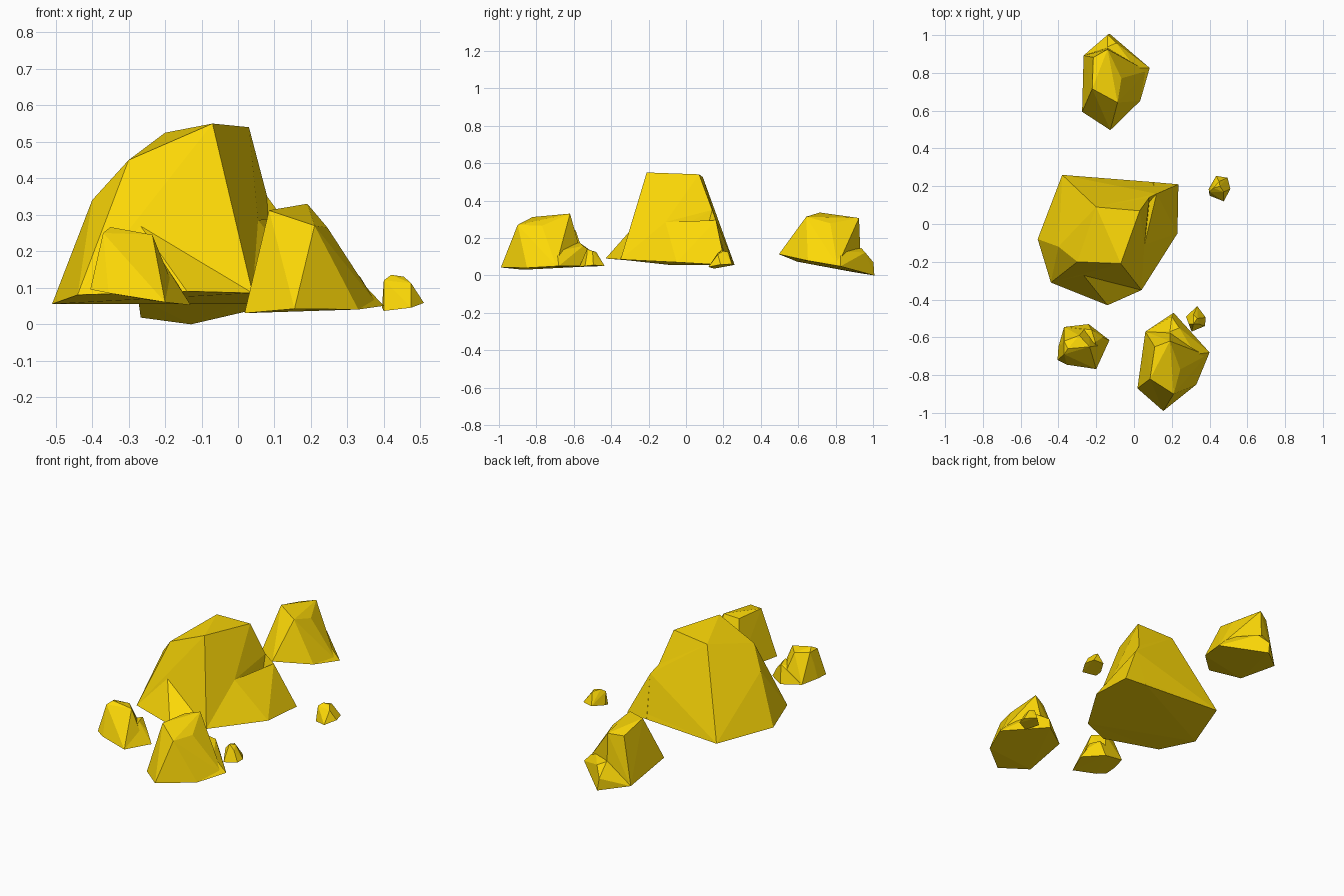
import bpy, bmesh
from math import radians
from mathutils import Vector

if "Cube" in bpy.data.objects:
    bpy.data.objects.remove(bpy.data.objects["Cube"])

mat = bpy.data.materials.new("yellow_stone")
mat.diffuse_color = (0.98, 0.69, 0.002, 1)
mat.use_nodes = True
mat.node_tree.nodes["Principled BSDF"].inputs["Base Color"].default_value = mat.diffuse_color


def hull(name, points, centre):
    """Faceted convex chunk of stone through the given corners."""
    bm = bmesh.new()
    for p in points:
        bm.verts.new(Vector(p) - Vector(centre))
    bmesh.ops.convex_hull(bm, input=bm.verts)
    loose = [v for v in bm.verts if not v.link_faces]
    bmesh.ops.delete(bm, geom=loose, context='VERTS')
    bmesh.ops.recalc_face_normals(bm, faces=bm.faces)
    me = bpy.data.meshes.new(name)
    bm.to_mesh(me)
    bm.free()
    me.materials.append(mat)
    ob = bpy.data.objects.new(name, me)
    bpy.context.collection.objects.link(ob)
    return ob


def rock(name, chunks, centre):
    """Rock made of one or more chunks fused together."""
    ob = hull(name, chunks[0], centre)
    for pts in chunks[1:]:
        part = hull(name + "_chunk", pts, centre)
        mod = ob.modifiers.new("fuse", 'BOOLEAN')
        mod.operation, mod.solver, mod.object = 'UNION', 'EXACT', part
        bpy.context.view_layer.objects.active = ob
        bpy.ops.object.modifier_apply(modifier=mod.name)
        bpy.data.objects.remove(part)
    ob.location = centre
    return ob


# Large boulder: body, back right side, right shoulder and front foot
peak, top_r, top_b = (-.07, -.21, .55), (.03, .07, .54), (-.20, .09, .525)
brow, ledge, dent = (.08, .14, .35), (.12, .16, .295), (.055, -.11, .285)
back_l, back_r, right = (-.38, .26, .055), (.235, .21, .055), (.23, -.05, .07)
front_r, front, front_l = (.04, -.35, .085), (-.14, -.43, .09), (-.44, -.31, .08)
foot_b = (.10, .222, .055)
body = [peak, top_r, top_b, (-.30, -.20, .45), (-.40, -.12, .34), dent, brow,
        foot_b, front_r, front_l, (-.51, -.08, .055), back_l]
back_side = [top_b, brow, ledge, back_r, back_l, (0, 0, .1)]
shoulder = [dent, ledge, back_r, right, front_r, foot_b, (-.1, 0, .1)]
foot = [(-.275, -.262, .28), front_r, front, front_l, (-.2, -.1, .1)]
rock("large_boulder", [body, back_side, shoulder, foot], (-.14, -.08, .06))

# Medium rock: base with back shelf, plus the upper crown
tip, right = (.21, -.47, .05), (.40, -.68, .05)
base = [(.33, -.85, .04), (.155, -.99, .042), (.018, -.87, .03), (.06, -.57, .045)]
shelf = [tip, right] + base + [(.19, -.57, .176), (.20, -.49, .117),
                               (.24, -.55, .157), (.325, -.69, .13)]
crown = base + [(.385, -.695, .05), (.19, -.575, .17), (.21, -.90, .27),
                (.085, -.82, .312), (.245, -.77, .265), (.19, -.62, .33), (.11, -.65, .31)]
medium = rock("front_rock", [crown, shelf], (.20, -.73, .05))

# Same rock again behind, tilted
back = medium.copy()
back.data = medium.data.copy()
back.name = "back_rock"
back.location = (-.11, .755, .06)
back.rotation_euler = (radians(-13.5), 0, radians(6.6))
bpy.context.collection.objects.link(back)

# Left rock with a step on its right side
low = [(-.13, -.615, .052), (-.20, -.768, .06), (-.355, -.745, .085),
       (-.405, -.72, .095), (-.40, -.65, .095), (-.24, -.53, .065), (-.37, -.545, .09)]
top = [(-.37, -.69, .25), (-.35, -.66, .266), (-.235, -.65, .245), (-.29, -.59, .24),
       (-.37, -.62, .25), (-.385, -.64, .18)]
step = [(-.205, -.625, .17), (-.225, -.56, .165), (-.165, -.60, .11), (-.3, -.6, .15)]
rock("left_rock", [low[1:] + top + [(-.16, -.64, .06)], low + step], (-.27, -.65, .08))

# Two pebbles
rock("right_pebble", [[(.395, .185, .045), (.435, .255, .055), (.495, .245, .06),
                       (.51, .185, .058), (.475, .12, .045), (.40, .15, .036),
                       (.40, .17, .12), (.42, .19, .135), (.455, .20, .13),
                       (.475, .17, .112), (.45, .225, .125)]], (.45, .19, .05))
rock("front_pebble", [[(.275, -.49, .05), (.335, -.435, .05), (.38, -.495, .055),
                       (.375, -.54, .05), (.305, -.57, .045), (.29, -.53, .11),
                       (.315, -.53, .14), (.335, -.50, .13), (.345, -.53, .11),
                       (.315, -.48, .125)]], (.33, -.50, .05))
